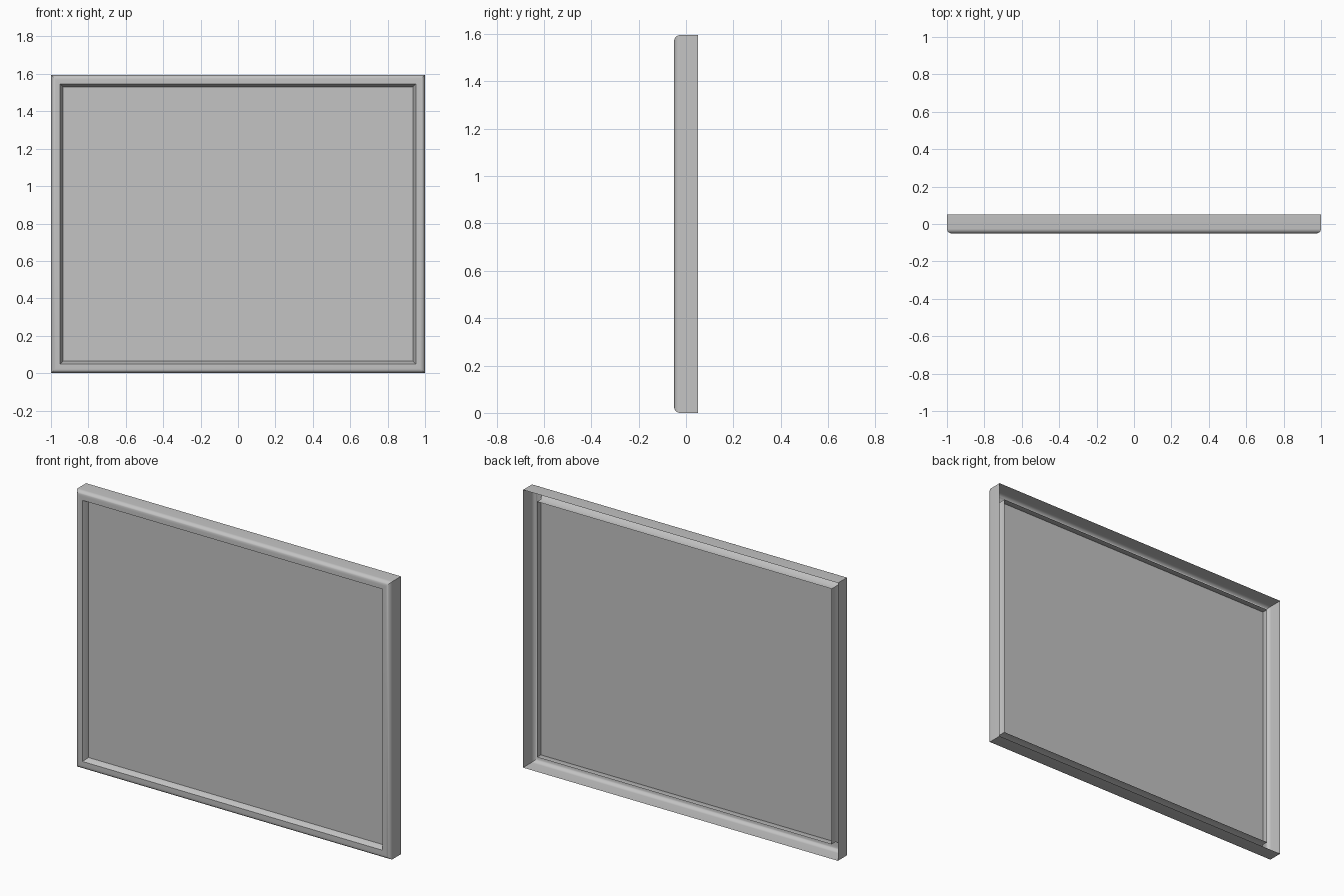
import bpy, bmesh, math

WIDTH, HEIGHT = 2.0, 1.595
BACK, FRONT = 0.05, -0.05      # depth range along y
ROUND = 0.025                  # radius of the outer front edge
OPENING = 0.064                # distance from the rim to the panel
PANEL_Y = -0.02

cube = bpy.data.objects.get("Cube")
if cube:
    bpy.data.objects.remove(cube, do_unlink=True)

grey = bpy.data.materials.new("plain_grey")
grey.use_nodes = True
colour = (0.55, 0.55, 0.55, 1)
grey.diffuse_color = colour
grey.node_tree.nodes["Principled BSDF"].inputs["Base Color"].default_value = colour


def corner_ring(bm, inset, y):
    """Four corners of a rectangle, inset from the rim, at depth y."""
    x, low, high = WIDTH / 2 - inset, inset, HEIGHT - inset
    return [bm.verts.new((px, y, pz))
            for px, pz in ((-x, low), (x, low), (x, high), (-x, high))]


def finish(bm, name):
    mesh = bpy.data.meshes.new(name)
    bm.to_mesh(mesh)
    bm.free()
    mesh.materials.append(grey)
    obj = bpy.data.objects.new(name, mesh)
    bpy.context.collection.objects.link(obj)
    return obj


# Moulding section as (inset, y): outer wall, rounded edge, sloped step, inner lip
section = [(0, BACK)]
for i in range(9):
    a = math.pi / 2 * i / 8
    section.append((ROUND * (1 - math.cos(a)), FRONT + ROUND * (1 - math.sin(a))))
section += [(0.048, FRONT), (OPENING, PANEL_Y), (OPENING, 0.015)]

# Frame: the section swept round the rectangle with mitred corners, open behind
bm = bmesh.new()
rings = [corner_ring(bm, inset, y) for inset, y in section]
for outer, inner in zip(rings, rings[1:]):
    for k in range(4):
        n = (k + 1) % 4
        bm.faces.new((outer[k], outer[n], inner[n], inner[k]))
frame = finish(bm, "frame")

# Flat panel set inside the lip
bm = bmesh.new()
bm.faces.new(corner_ring(bm, OPENING, PANEL_Y))
finish(bm, "panel")

# Smooth the rounded edge, keep mitres and steps sharp
bpy.ops.object.select_all(action='DESELECT')
frame.select_set(True)
bpy.context.view_layer.objects.active = frame
bpy.ops.object.shade_smooth_by_angle(angle=math.radians(30))
